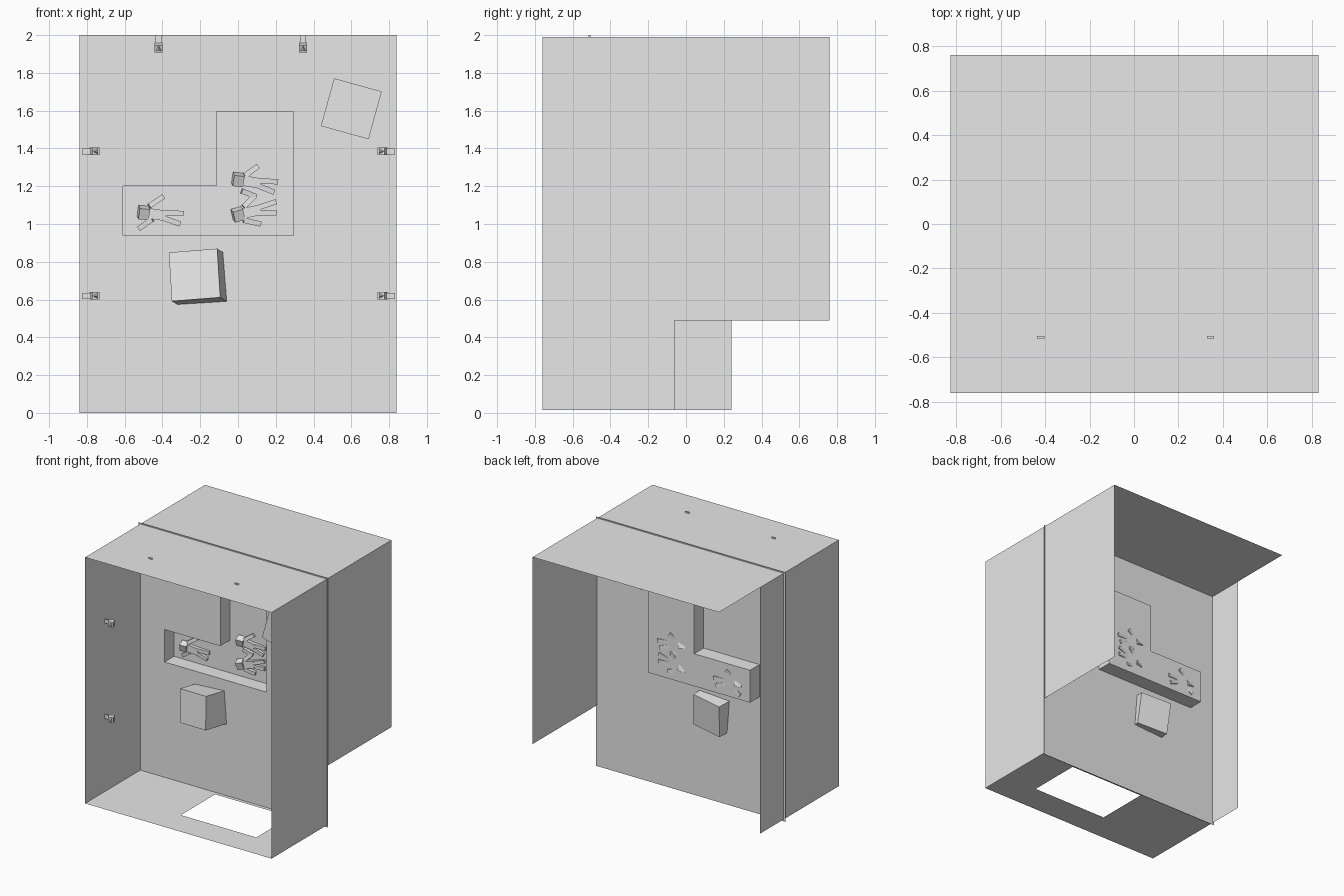
import bpy, bmesh
from math import radians, atan2
from mathutils import Vector, Matrix

cube = bpy.data.objects.get("Cube")
if cube:
    bpy.data.objects.remove(cube, do_unlink=True)

grey = bpy.data.materials.new("plain grey")
grey.use_nodes = True
grey.diffuse_color = (0.8, 0.8, 0.8, 1)
grey.node_tree.nodes["Principled BSDF"].inputs["Base Color"].default_value = (0.8, 0.8, 0.8, 1)


def finish(name, bm):
    mesh = bpy.data.meshes.new(name)
    bm.to_mesh(mesh)
    bm.free()
    mesh.materials.append(grey)
    obj = bpy.data.objects.new(name, mesh)
    bpy.context.collection.objects.link(obj)
    return obj


def sheet(name, us, vs, place, skip=()):
    """Thin sheet split at us and vs; cells listed in skip stay open."""
    bm = bmesh.new()
    grid = [[bm.verts.new(place(u, v)) for v in vs] for u in us]
    for i in range(len(us) - 1):
        for j in range(len(vs) - 1):
            if (i, j) not in skip:
                bm.faces.new((grid[i][j], grid[i + 1][j], grid[i + 1][j + 1], grid[i][j + 1]))
    return finish(name, bm)


def add_box(bm, matrix, size):
    scale = Matrix.Diagonal((*size, 1))
    bmesh.ops.create_cube(bm, size=1, matrix=matrix @ scale)


def turn(degrees, axis):
    return Matrix.Rotation(radians(degrees), 4, axis)


LEFT, RIGHT = 0.83, -0.825
FRONT, BACK, WALL = -0.76, 0.76, -0.06
FLOOR, CEILING = 0.015, 1.99

# Room shell
sheet("ceiling", (RIGHT, LEFT), (FRONT, BACK), lambda x, y: (x, y, CEILING))
sheet("floor", (RIGHT, -0.14, 0.53, LEFT), (FRONT, -0.525, -0.09, WALL),
      lambda x, y: (x, y, FLOOR), skip=[(1, 1)])
sheet("right_wall", (FRONT, 0.24), (FLOOR, CEILING), lambda y, z: (RIGHT, y, z))
sheet("left_wall", (FRONT, WALL, BACK), (FLOOR, 0.49, CEILING),
      lambda y, z: (LEFT, y, z), skip=[(1, 0)])
sheet("back_wall", (-0.84, -0.61, -0.115, 0.295, 0.84), (0, 0.94, 1.2, 1.595, 2),
      lambda x, z: (x, WALL, z), skip=[(1, 1), (2, 1), (2, 2)])

# Stepped niche recessed into the back wall
outline = [(-0.61, 0.94), (0.295, 0.94), (0.295, 1.595),
           (-0.115, 1.595), (-0.115, 1.2), (-0.61, 1.2)]
bm = bmesh.new()
rim = [bm.verts.new((x, WALL, z)) for x, z in outline]
rear = [bm.verts.new((x, 0.06, z)) for x, z in outline]
bm.faces.new(rear)
for i in range(len(outline)):
    k = (i + 1) % len(outline)
    bm.faces.new((rim[i], rear[i], rear[k], rim[k]))
finish("niche", bm)

# Tilted blocks
bm = bmesh.new()
add_box(bm, Matrix.Translation((-0.21, -0.115, 0.718)) @ turn(-9, 'Z') @ turn(-5.5, 'X')
        @ turn(-4.5, 'Y'), (0.26, 0.26, 0.26))
finish("lower_block", bm)
bm = bmesh.new()
add_box(bm, Matrix.Translation((0.6, -0.19, 1.61)) @ turn(15.5, 'Y'), (0.262, 0.262, 0.262))
finish("upper_block", bm)


# Lamps: a flat stem, a tilted housing and a pointed lens
def lamp(name, place, angle):
    base = Matrix.Translation(place) @ turn(angle, 'Y')
    bm = bmesh.new()
    add_box(bm, base @ Matrix.Translation((0, 0, -0.025)), (0.032, 0.01, 0.05))
    head = base @ Matrix.Translation((0, -0.01, -0.066)) @ turn(20, 'X')
    add_box(bm, head, (0.042, 0.045, 0.04))
    bmesh.ops.create_cone(bm, cap_ends=True, segments=3, radius1=0.017, radius2=0.008, depth=0.015,
                          matrix=head @ Matrix.Translation((0, -0.03, 0)) @ turn(90, 'X'))
    finish(name, bm)


for side, x in (("right", -0.42), ("left", 0.345)):
    lamp("ceiling_lamp_" + side, (x, -0.51, 2.0), 0)
for level, z in (("upper", 1.385), ("lower", 0.62)):
    lamp(level + "_right_lamp", (RIGHT, -0.51, z), -90)
    lamp(level + "_left_lamp", (LEFT, -0.51, z), 90)


# Blocky figures lying against the rear of the niche
def limb(bm, start, end, width, depth):
    """Square-cut bar between two points."""
    a, b = Vector(start), Vector(end)
    along = (b - a).normalized()
    across = along.cross(Vector((0, 1, 0))).normalized()
    normal = across.cross(along)
    frame = Matrix((along, normal, across)).transposed().to_4x4()
    add_box(bm, Matrix.Translation((a + b) / 2) @ frame, ((b - a).length, depth, width))


def figure(name, head, angle, arms):
    base = Matrix.Translation((head[0], 0.035, head[1])) @ turn(-angle, 'Y')
    bm = bmesh.new()
    add_box(bm, base @ turn(18, 'X') @ turn(10, 'Z'), (0.055, 0.055, 0.06))
    pieces = [((0.025, 0.005, 0), (0.12, 0.01, 0), 0.055),
              ((0.105, 0.01, 0.013), (0.21, 0.02, 0.025), 0.028),
              ((0.105, 0.01, -0.013), (0.20, 0.02, -0.033), 0.028)]
    for start, end, width in pieces:
        limb(bm, base @ Vector(start), base @ Vector(end), width, 0.028)
    for x0, z0, x1, z1 in arms:
        limb(bm, (head[0] + x0, 0.04, head[1] + z0),
             (head[0] + x1, 0.055, head[1] + z1), 0.028, 0.028)
    finish(name, bm)


figure("right_figure", (-0.5, 1.06), -8,
       [(0.03, 0.035, 0.105, 0.085), (0.045, -0.035, -0.025, -0.085)])
figure("upper_figure", (0.0, 1.235), -10,
       [(0.035, 0.02, 0.105, 0.07), (0.02, -0.06, 0.095, -0.09)])
figure("lower_figure", (0.0, 1.05), 12,
       [(0.03, 0.04, 0.09, 0.10), (0.03, -0.03, 0.12, -0.05)])
